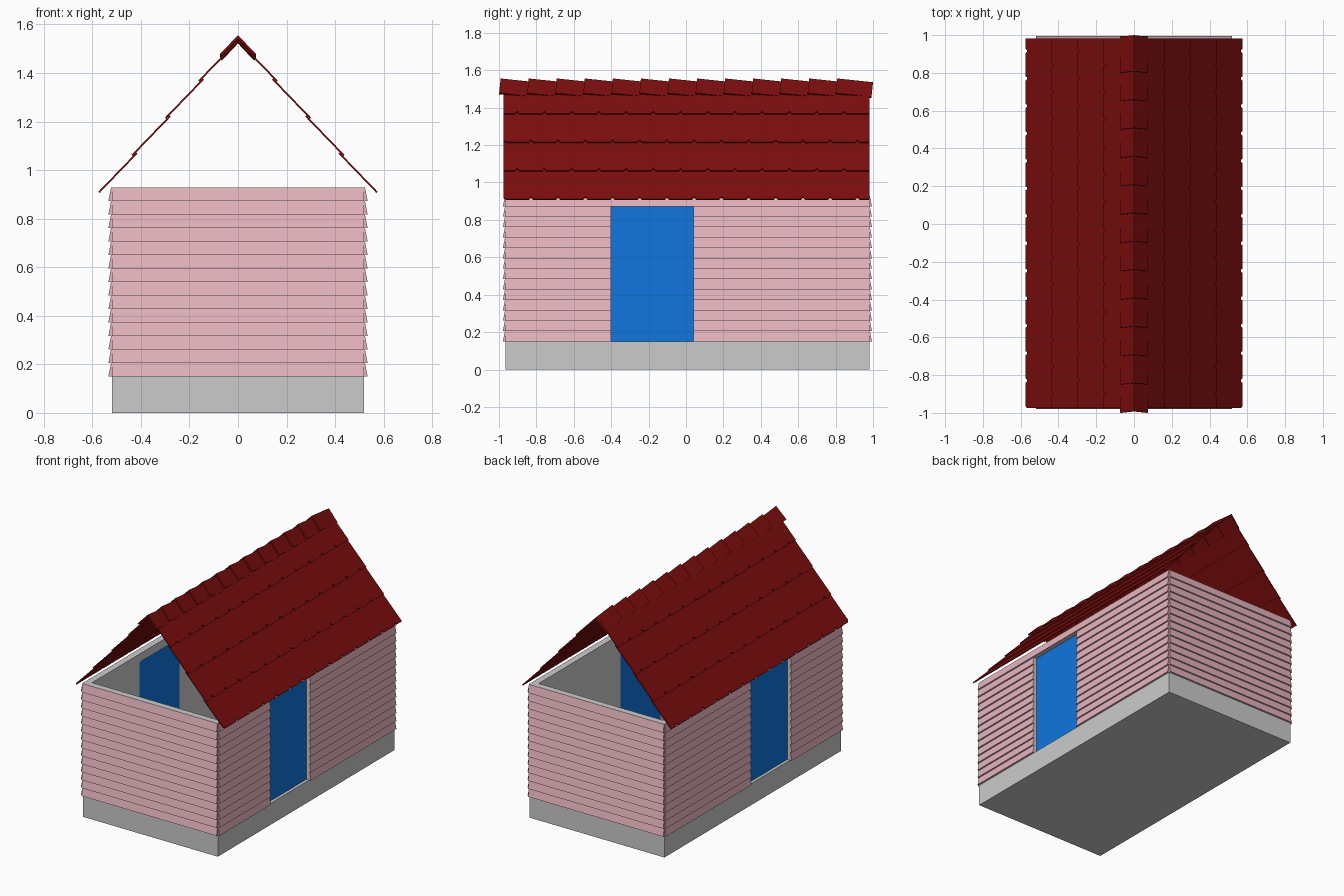
import bpy, bmesh, math
from mathutils import Matrix, Vector

if "Cube" in bpy.data.objects:
    bpy.data.objects.remove(bpy.data.objects["Cube"])


def material(name, rgb):
    m = bpy.data.materials.new(name)
    m.diffuse_color = (*rgb, 1)
    m.use_nodes = True
    m.node_tree.nodes["Principled BSDF"].inputs["Base Color"].default_value = m.diffuse_color
    return m


PINK = material("pink_siding", (0.78, 0.46, 0.51))
RED = material("red_roof", (0.20, 0.004, 0.004))
BLUE = material("blue_door", (0.005, 0.18, 0.73))


def finish(name, bm, mat=None):
    bmesh.ops.recalc_face_normals(bm, faces=bm.faces)
    me = bpy.data.meshes.new(name)
    bm.to_mesh(me)
    bm.free()
    ob = bpy.data.objects.new(name, me)
    bpy.context.collection.objects.link(ob)
    if mat:
        me.materials.append(mat)
    return ob


def add_box(bm, x0, x1, y0, y1, z0, z1):
    m = Matrix.Translation(((x0 + x1) / 2, (y0 + y1) / 2, (z0 + z1) / 2))
    bmesh.ops.create_cube(bm, size=1, matrix=m @ Matrix.Diagonal((x1 - x0, y1 - y0, z1 - z0, 1)))


def add_prism(bm, points, offset):
    """Extrude a planar outline by an offset vector."""
    f = bm.faces.new([bm.verts.new(p) for p in points])
    new = bmesh.ops.extrude_face_region(bm, geom=[f], use_keep_orig=True)["geom"]
    bmesh.ops.translate(bm, vec=offset, verts=[v for v in new if isinstance(v, bmesh.types.BMVert)])


W, Y0, Y1 = 0.52, -0.965, 0.98          # wall outline
T = 0.042                               # wall thickness
BASE, BOARDS, PITCH = 0.15, 14, 0.0556  # siding rows
TOP = BASE + BOARDS * PITCH
DY0, DY1, DTOP = -0.40, 0.04, BASE + 13 * PITCH  # door opening

# Foundation
bm = bmesh.new()
add_box(bm, -W, W, Y0, Y1, 0, BASE)
finish("foundation", bm)

# Walls with a door opening on each long side
for name, y in (("front_wall", Y0), ("back_wall", Y1 - T)):
    bm = bmesh.new()
    add_box(bm, -W, W, y, y + T, BASE, TOP)
    finish(name, bm)
for name, s in (("right", 1), ("left", -1)):
    xa, xb = sorted((s * W, s * (W - T)))
    bm = bmesh.new()
    add_box(bm, xa, xb, Y0 + T, DY0, BASE, TOP)
    add_box(bm, xa, xb, DY1, Y1 - T, BASE, TOP)
    add_box(bm, xa, xb, DY0, DY1, DTOP, TOP)
    finish(name + "_wall", bm)
    # Recessed door
    xa, xb = sorted((s * (W - T - 0.001), s * (W - 0.02)))
    bm = bmesh.new()
    add_box(bm, xa, xb, DY0, DY1, BASE, DTOP)
    finish(name + "_door", bm, BLUE)


# Clapboard siding: wedge boards, thick at the bottom
def add_board(bm, start, end, out, z):
    a, e, o = Vector(start), Vector(end), Vector(out)
    prof = ((0, 0), (0.014, 0), (0.003, PITCH), (0, PITCH))
    add_prism(bm, [a + o * d + Vector((0, 0, z + h)) for d, h in prof], e - a)


for name, y, s in (("front_siding", Y0, -1), ("back_siding", Y1, 1)):
    bm = bmesh.new()
    for i in range(BOARDS):
        add_board(bm, (-W, y, 0), (W, y, 0), (0, s, 0), BASE + i * PITCH)
    finish(name, bm, PINK)
for name, s in (("right_siding", 1), ("left_siding", -1)):
    bm = bmesh.new()
    for i in range(BOARDS):
        spans = ((Y0, DY0), (DY1, Y1)) if i < BOARDS - 1 else ((Y0, Y1),)
        for a, b in spans:
            add_board(bm, (s * W, a, 0), (s * W, b, 0), (s, 0, 0), BASE + i * PITCH)
    finish(name, bm, PINK)

# Roof: four overlapping tile courses per side, notched at the tile joints
ANG = math.radians(46)
RY0, RY1, TILE = -0.975, 0.982, 0.1455
for name, s in (("right_roof", 1), ("left_roof", -1)):
    up = Vector((-s * math.cos(ANG), 0, math.sin(ANG)))
    normal = Vector((s * math.sin(ANG), 0, math.cos(ANG)))
    bm = bmesh.new()
    for k in range(4):
        base = Vector((s * (0.570 - 0.137 * k), 0, 0.906 + 0.1525 * k))
        length = base.x * s / math.cos(ANG) if k == 3 else 0.225
        edge = [(RY0, 0.012), (RY0 + 0.012, 0)] if k % 2 == 0 else [(RY0, 0)]
        y = RY0 + TILE * (1 if k % 2 == 0 else 0.5)
        while y < RY1 - 0.015:
            edge += [(y - 0.012, 0), (y - 0.004, 0.014), (y + 0.004, 0.014), (y + 0.012, 0)]
            y += TILE
        edge += [(RY1, 0), (RY1, length), (RY0, length)]
        add_prism(bm, [base + Vector((0, u, 0)) + up * v for u, v in edge], normal * 0.0072)
    finish(name, bm, RED)

# Ridge caps: tilted V-shaped tiles overlapping along the ridge
bm = bmesh.new()
prof = ((0, 0), (0.074, -0.078), (0.066, -0.085), (0, -0.014), (-0.066, -0.085), (-0.074, -0.078))
tilt = Matrix.Rotation(math.radians(-6), 3, 'X')
for i in range(13):
    o = Vector((0, -0.991 + 0.15 * i, 1.556))
    add_prism(bm, [o + tilt @ Vector((x, 0, z)) for x, z in prof], tilt @ Vector((0, 0.192, 0)))
finish("ridge_caps", bm, RED)
